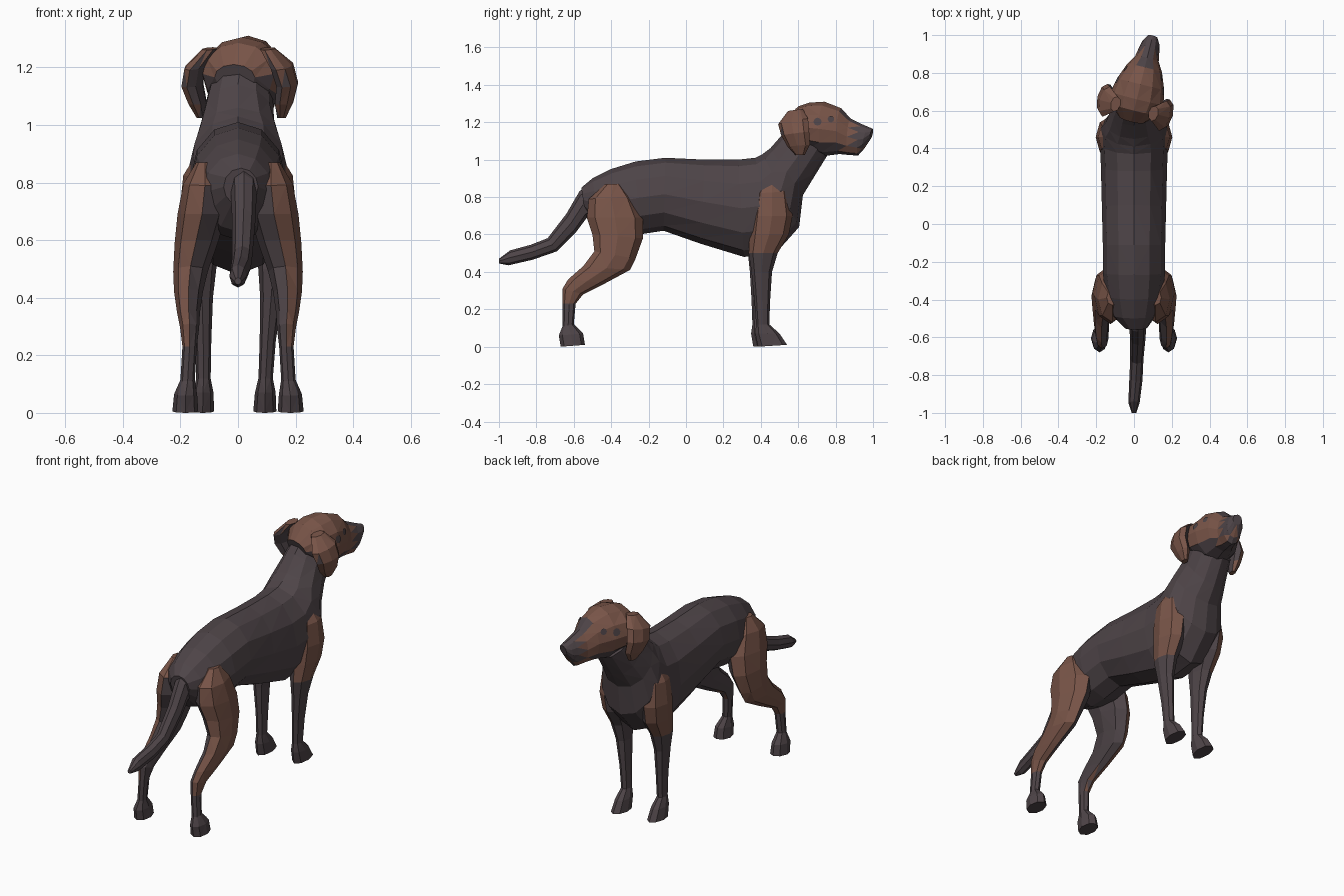
import bpy, bmesh, math
from mathutils import Vector

cube = bpy.data.objects.get("Cube")
if cube:
    bpy.data.objects.remove(cube, do_unlink=True)


def make_material(name, rgb):
    mat = bpy.data.materials.new(name)
    mat.use_nodes = True
    colour = (*rgb, 1)
    mat.diffuse_color = colour
    mat.node_tree.nodes["Principled BSDF"].inputs["Base Color"].default_value = colour
    return mat


dark = make_material("dark grey coat", (.076, .058, .064))
brown = make_material("brown coat", (.19, .09, .065))


def turn_head(p):
    """Turn the head slightly to its own right."""
    return Vector((p.x + .25 * (p.y - .6), p.y - .25 * p.x, p.z))


def finish(name, bm):
    bmesh.ops.recalc_face_normals(bm, faces=bm.faces)
    mesh = bpy.data.meshes.new(name)
    bm.to_mesh(mesh)
    bm.free()
    mesh.materials.append(dark)
    mesh.materials.append(brown)
    obj = bpy.data.objects.new(name, mesh)
    bpy.context.scene.collection.objects.link(obj)
    return obj


def loft(name, rows, sides=8, side=1, is_brown=None, warp=None):
    """Skin elliptical rings; a row is y, z of one edge, y, z of the other, half width, x."""
    bm = bmesh.new()
    rings = []
    for ya, za, yb, zb, width, x in rows:
        a, b = Vector((x, ya, za)), Vector((x, yb, zb))
        mid, axis = (a + b) / 2, (a - b) / 2
        ring = []
        for i in range(sides):
            t = math.tau * i / sides
            p = mid + axis * math.cos(t) + Vector((width * math.sin(t), 0, 0))
            p.x *= side
            ring.append(bm.verts.new(p))
        rings.append(ring)
    for low, high in zip(rings, rings[1:]):
        for i in range(sides):
            j = (i + 1) % sides
            bm.faces.new((low[i], low[j], high[j], high[i]))
    bm.faces.new(rings[0])
    bm.faces.new(rings[-1])
    bmesh.ops.recalc_face_normals(bm, faces=bm.faces)
    bmesh.ops.triangulate(bm, faces=[f for f in bm.faces if len(f.verts) == 4])
    bm.normal_update()
    # Paint the coat before any bending of the part
    if is_brown:
        for f in bm.faces:
            f.material_index = int(is_brown(f.calc_center_median(), f.normal))
    if warp:
        for v in bm.verts:
            v.co = warp(v.co)
    return finish(name, bm)


# Trunk and neck, from rump to throat
loft("body", [
    (-.56, .85, -.54, .72, .06, .01),
    (-.50, .90, -.46, .63, .12, 0),
    (-.40, .95, -.36, .60, .15, 0),
    (-.27, .99, -.25, .60, .165, 0),
    (-.11, 1.01, -.12, .62, .165, 0),
    (.10, 1.0, .08, .55, .17, 0),
    (.28, 1.0, .31, .48, .175, 0),
    (.37, 1.01, .48, .50, .18, 0),
    (.41, 1.03, .605, .64, .175, 0),
    (.45, 1.06, .625, .81, .15, 0),
    (.52, 1.14, .68, .90, .125, 0),
    (.58, 1.22, .76, 1.03, .11, .01),
], sides=12)

# Tail
loft("tail", [
    (-.50, .89, -.48, .70, .05, .02),
    (-.57, .83, -.53, .69, .045, .02),
    (-.64, .71, -.59, .61, .04, .02),
    (-.74, .58, -.69, .51, .035, .015),
    (-.83, .545, -.82, .465, .035, .01),
    (-.94, .515, -.95, .435, .03, 0),
    (-1.0, .47, -1.0, .445, .012, 0),
])


# Head with dark nose, bridge and jaw underside
def head_brown(c, n):
    nose = c.y > .9 and c.z > 1.08
    bridge = c.y > .83 and n.z > .6 and abs(c.x) < .04
    nape = c.z < 1.17 and n.y < -.4
    return not (nose or bridge or nape or n.z < -.55)


head = loft("head", [
    (.54, 1.21, .57, 1.12, .07, 0),
    (.60, 1.285, .61, 1.07, .125, 0),
    (.66, 1.305, .67, 1.04, .14, 0),
    (.74, 1.31, .74, 1.02, .125, 0),
    (.83, 1.275, .82, 1.03, .092, 0),
    (.88, 1.22, .87, 1.025, .062, 0),
    (.94, 1.19, .92, 1.022, .052, 0),
    (.975, 1.175, .945, 1.05, .045, 0),
    (.998, 1.165, .985, 1.11, .026, 0),
], sides=12, is_brown=head_brown, warp=turn_head)


# Dark eye patches lying on the head
def patch(name, side, y, z, size):
    guess = turn_head(Vector((side * .15, y, z)))
    hit, spot, normal, index = head.closest_point_on_mesh(guess)
    bm = bmesh.new()
    bmesh.ops.create_circle(bm, cap_ends=True, segments=8, radius=size)
    turn = normal.to_track_quat("Z", "Y")
    for v in bm.verts:
        v.co = turn @ v.co + spot + normal * .004
    finish(name, bm)


# Legs
def hind_brown(side):
    return lambda c, n: c.z > .23 and n.x * side > -.45


def front_brown(side):
    return lambda c, n: c.z > .5 and n.x * side > -.1


for side, label in ((1, "left"), (-1, "right")):
    loft(label + "_ear", [
        (.57, 1.26, .65, 1.27, .025, .10),
        (.53, 1.19, .69, 1.22, .035, .15),
        (.55, 1.13, .70, 1.15, .035, .165),
        (.58, 1.07, .70, 1.08, .03, .15),
        (.62, 1.025, .67, 1.025, .015, .14),
    ], side=side, warp=turn_head,
        is_brown=lambda c, n: not (c.z < 1.17 and n.y < -.7) and n.x * side > -.6)
    patch(label + "_eye", side, .82, 1.23, .018)
    patch(label + "_cheek_patch", side, .74, 1.21, .022)

    loft(label + "_hind_leg", [
        (-.43, .87, -.35, .87, .03, .115),
        (-.52, .79, -.28, .80, .075, .115),
        (-.53, .69, -.23, .69, .085, .125),
        (-.50, .60, -.23, .58, .075, .145),
        (-.49, .51, -.27, .47, .06, .165),
        (-.55, .43, -.30, .41, .05, .172),
        (-.63, .36, -.43, .34, .04, .172),
        (-.66, .31, -.55, .28, .033, .168),
        (-.66, .23, -.59, .23, .025, .168),
        (-.66, .11, -.60, .12, .025, .175),
        (-.68, .06, -.55, .07, .04, .182),
        (-.67, 0, -.54, .01, .045, .183),
    ], side=side, is_brown=hind_brown(side))

    # Front legs stand slightly staggered
    def stagger(p):
        depth = max(0, 1 - p.z / .6)
        back = .025 if side < 0 else 0
        return Vector((p.x - .015 * depth, p.y - back * depth, p.z))

    loft(label + "_front_leg", [
        (.42, .89, .50, .89, .03, .12),
        (.37, .82, .55, .83, .065, .125),
        (.35, .70, .57, .70, .075, .128),
        (.34, .60, .55, .60, .07, .125),
        (.335, .50, .49, .50, .052, .125),
        (.35, .40, .46, .40, .038, .12),
        (.365, .25, .45, .25, .028, .112),
        (.375, .12, .445, .12, .025, .108),
        (.37, .07, .50, .07, .036, .108),
        (.385, 0, .54, .01, .04, .108),
    ], side=side, is_brown=front_brown(side), warp=stagger)
